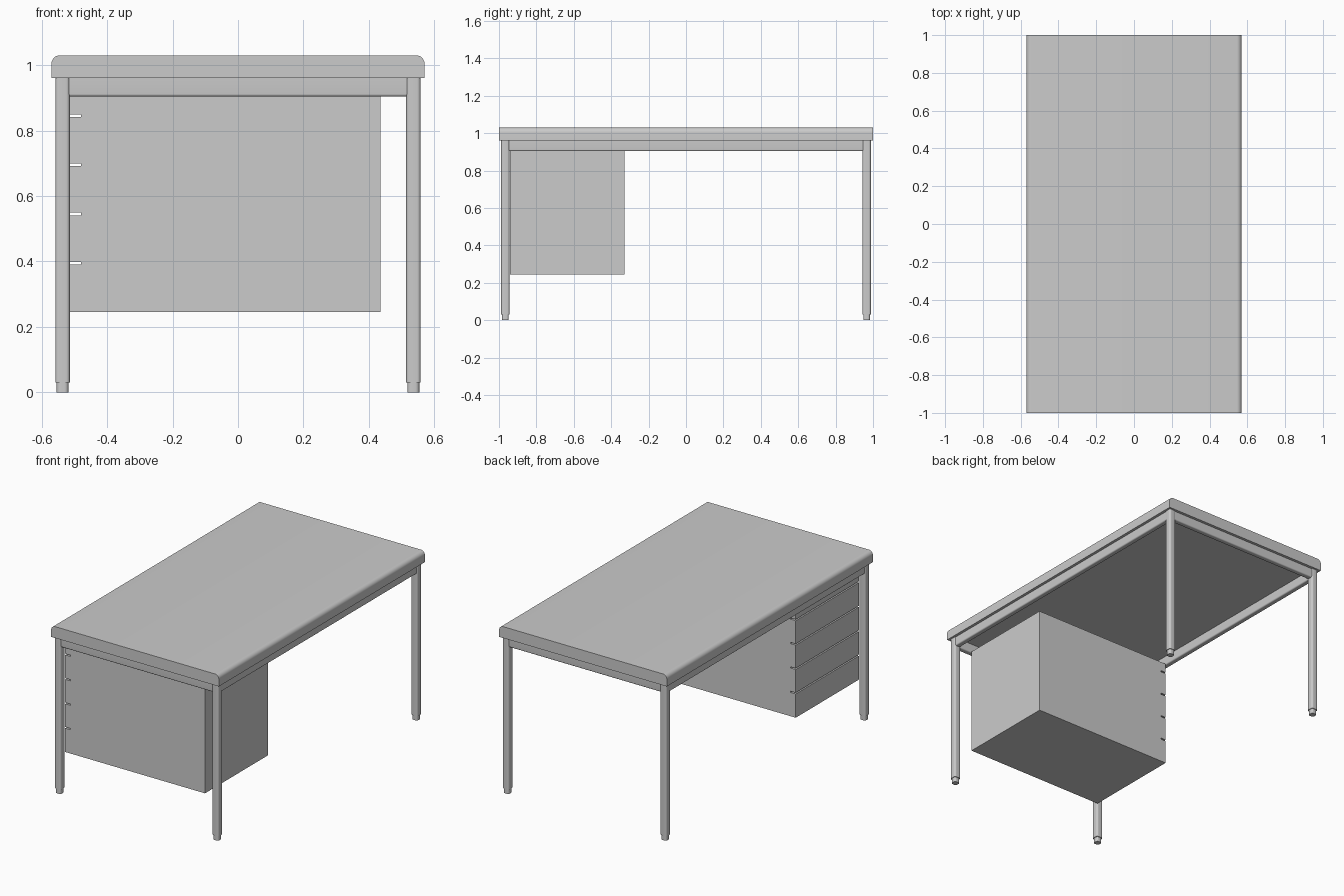
import bpy, bmesh, math
from mathutils import Vector

if "Cube" in bpy.data.objects:
    bpy.data.objects.remove(bpy.data.objects["Cube"])


def finish(name, bm, smooth=False):
    bmesh.ops.recalc_face_normals(bm, faces=bm.faces[:])
    mesh = bpy.data.meshes.new(name)
    bm.to_mesh(mesh)
    bm.free()
    ob = bpy.data.objects.new(name, mesh)
    bpy.context.collection.objects.link(ob)
    if smooth:
        bpy.ops.object.select_all(action='DESELECT')
        ob.select_set(True)
        bpy.context.view_layer.objects.active = ob
        bpy.ops.object.shade_smooth_by_angle(angle=math.radians(35))
    return ob


def extrude(name, points, vector, smooth=False):
    """Extrude a closed 3D outline along a vector."""
    bm = bmesh.new()
    face = bm.faces.new([bm.verts.new(p) for p in points])
    new = bmesh.ops.extrude_face_region(bm, geom=[face])["geom"]
    verts = [g for g in new if isinstance(g, bmesh.types.BMVert)]
    bmesh.ops.translate(bm, verts=verts, vec=Vector(vector))
    return finish(name, bm, smooth)


def rounded(hw, lo, hi, r_lo, r_hi, steps=6):
    """Outline of a rectangle with rounded lower and upper corners."""
    pts = []
    for cx, cy, r, a0 in ((hw, hi, r_hi, 0), (-hw, hi, r_hi, 90),
                          (-hw, lo, r_lo, 180), (hw, lo, r_lo, 270)):
        sx = 1 if cx > 0 else -1
        sy = 1 if cy == hi else -1
        if r == 0:
            pts.append((cx, cy))
            continue
        for i in range(steps + 1):
            a = math.radians(a0 + 90 * i / steps)
            pts.append((cx - sx * r + r * math.cos(a), cy - sy * r + r * math.sin(a)))
    return pts


LX, LY, HALF = 0.536, 0.966, 0.022

# Table top with rounded long edges
extrude("table_top", [(x, -1, z) for x, z in rounded(0.57, 0.96, 1.03, 0, 0.026, 8)],
        (0, 2, 0), True)

# Legs with stepped feet
for sx, side in ((-1, "left"), (1, "right")):
    for sy, end in ((-1, "front"), (1, "back")):
        x, y = sx * LX, sy * LY
        extrude(f"{end}_{side}_leg",
                [(x + a, y + b, 0.03) for a, b in rounded(HALF, -HALF, HALF, 0.011, 0.011)],
                (0, 0, 0.93), True)
        extrude(f"{end}_{side}_foot",
                [(x + a, y + b, 0) for a, b in rounded(0.018, -0.018, 0.018, 0.012, 0.012)],
                (0, 0, 0.03), True)

# Rails between the legs
rail = rounded(0.017, 0.904, 0.96, 0.008, 0)
ix, iy = LX - HALF + 0.004, LY - HALF + 0.004
for s, side, end in ((-1, "left", "front"), (1, "right", "back")):
    extrude(f"{end}_rail", [(-ix, s * LY + a, z) for a, z in rail], (2 * ix, 0, 0), True)
    extrude(f"{side}_rail", [(s * LX + a, -iy, z) for a, z in rail], (0, 2 * iy, 0), True)

# Drawer cabinet, with finger slots between the drawer fronts
x0, x1, z0, z1 = -0.515, 0.435, 0.245, 0.905
outline = [(x1, z1), (x1, z0), (x0, z0)]
for z in (0.395, 0.545, 0.695, 0.845):
    outline += [(x0, z - 0.004), (-0.48, z - 0.004), (-0.48, z + 0.004), (x0, z + 0.004)]
outline.append((x0, z1))
extrude("drawer_cabinet", [(x, -0.942, z) for x, z in outline], (0, 0.612, 0))
